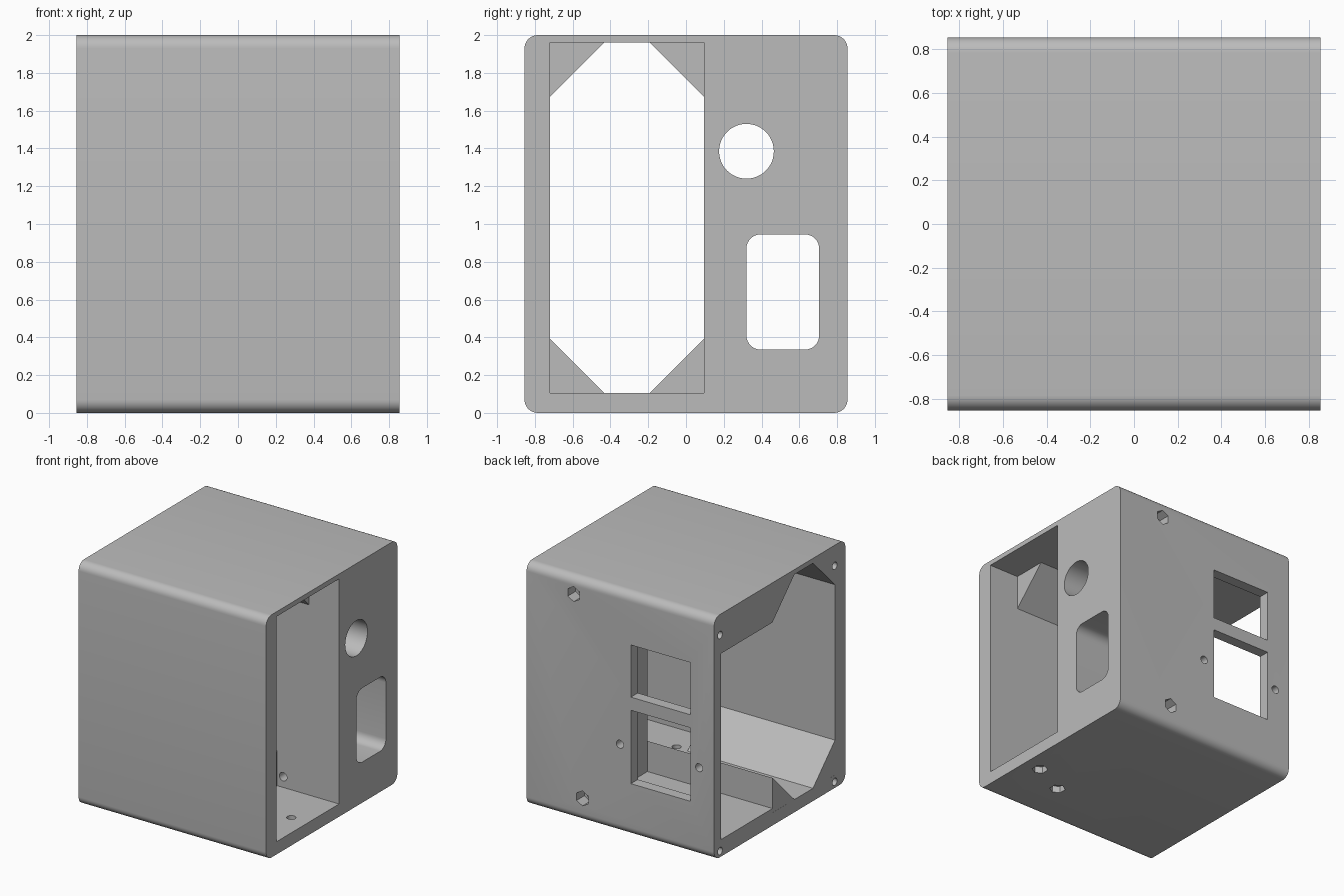
import bpy, bmesh, math
from mathutils import Matrix, Vector

cube = bpy.data.objects.get("Cube")
if cube:
    bpy.data.objects.remove(cube, do_unlink=True)

HALF, HEIGHT = 0.855, 2.0
grey = bpy.data.materials.new("plain grey")
grey.use_nodes = True
grey.diffuse_color = (0.5, 0.5, 0.5, 1)
grey.node_tree.nodes["Principled BSDF"].inputs["Base Color"].default_value = (0.5, 0.5, 0.5, 1)


def finish(bm, name):
    bmesh.ops.recalc_face_normals(bm, faces=bm.faces)
    mesh = bpy.data.meshes.new(name)
    bm.to_mesh(mesh)
    bm.free()
    mesh.materials.append(grey)
    ob = bpy.data.objects.new(name, mesh)
    bpy.context.collection.objects.link(ob)
    return ob


def prism(name, profile, x0, x1):
    """Extrude a (y, z) profile along x."""
    bm = bmesh.new()
    face = bm.faces.new([bm.verts.new((x0, y, z)) for y, z in profile])
    ext = bmesh.ops.extrude_face_region(bm, geom=[face])
    moved = [v for v in ext["geom"] if isinstance(v, bmesh.types.BMVert)]
    bmesh.ops.translate(bm, verts=moved, vec=(x1 - x0, 0, 0))
    return finish(bm, name)


def rect(y0, y1, z0, z1):
    return [(y0, z0), (y1, z0), (y1, z1), (y0, z1)]


def rounded(y0, y1, z0, z1, r, steps=8):
    pts = []
    corners = [(y1 - r, z1 - r), (y0 + r, z1 - r), (y0 + r, z0 + r), (y1 - r, z0 + r)]
    for i, (cy, cz) in enumerate(corners):
        for s in range(steps + 1):
            a = math.pi / 2 * (i + s / steps)
            pts.append((cy + r * math.cos(a), cz + r * math.sin(a)))
    return pts


def rod(name, start, end, r, sides=24):
    """Cylinder between two points."""
    a, b = Vector(start), Vector(end)
    turn = (b - a).to_track_quat("Z", "Y").to_matrix().to_4x4()
    bm = bmesh.new()
    bmesh.ops.create_cone(bm, cap_ends=True, segments=sides, radius1=r, radius2=r,
                          depth=(b - a).length, matrix=Matrix.Translation((a + b) / 2) @ turn)
    return finish(bm, name)


def combine(tool, operation="DIFFERENCE"):
    """Apply a boolean to the housing and drop the tool."""
    mod = housing.modifiers.new("cut", "BOOLEAN")
    mod.operation, mod.solver, mod.object = operation, "EXACT", tool
    bpy.context.view_layer.objects.active = housing
    bpy.ops.object.modifier_apply(modifier=mod.name)
    bpy.data.objects.remove(tool, do_unlink=True)


# Outer shell with rounded long edges
housing = prism("housing", rounded(-HALF, HALF, 0, HEIGHT, 0.07), -HALF, HALF)

# Main channel running through from side to side
Y0, Y1, Z0, Z1, LEG = -0.72, 0.095, 0.105, 1.96, 0.287
combine(prism("channel", rect(Y0, Y1, Z0, Z1), -1, 1))

# Corner gussets along the channel, sunk slightly into the walls
SINK = 0.02
for y, sy in ((Y0, 1), (Y1, -1)):
    for z, sz, end in ((Z0, 1, 0.29), (Z1, -1, 0.58)):
        cy, cz, leg = y - sy * SINK, z - sz * SINK, LEG + 2 * SINK
        combine(prism("gusset", [(cy, cz), (cy + sy * leg, cz), (cy, cz + sz * leg)],
                      -HALF + 0.0005, end), "UNION")

# Rear compartment, opening into the channel and the -x side
combine(prism("compartment", [(0.765, 0.14), (Y1, 0.14), (Y1, Z0 + LEG), (0, 0.6), (0, 1.4),
                              (Y1, Z1 - LEG), (0.765, Z1 - LEG)], -1, 0.285))

# Round and rounded-square ports through the thick block
combine(rod("round_port", (0.2, 0.32, 1.385), (1, 0.32, 1.385), 0.145, 48))
combine(prism("square_port", rounded(0.32, 0.705, 0.335, 0.945, 0.075), 0.2, 1))

# Two windows in the back wall
for z0, z1 in ((0.432, 1.037), (1.145, 1.575)):
    combine(prism("window", rect(0.7, 0.9, z0, z1), -0.64, -0.096))

# Small screw holes beside the lower window
for x in (0.004, -0.718):
    combine(rod("window_screw", (x, 0.7, 0.73), (x, 0.9, 0.73), 0.033))

# Hex nut recesses with bores through the back block
for x, z, inner in ((0.425, 1.855, -0.25), (0.345, 0.193, 0.0)):
    combine(rod("back_bore", (x, inner, z), (x, 0.9, z), 0.035))
    combine(rod("back_nut", (x, 0.755, z), (x, 0.9, z), 0.062, 6))

# Hex nut recesses with bores through the floor
for x, y in ((0.70, -0.305), (0.40, -0.45)):
    combine(rod("floor_bore", (x, y, -0.1), (x, y, 0.2), 0.035))
    combine(rod("floor_nut", (x, y, -0.1), (x, y, 0.055), 0.062, 6))

# Cover screw holes at the corners of the open side
for y in (-0.716, 0.777):
    for z in (0.05, 1.83):
        combine(rod("cover_screw", (-1, y, z), (-0.6, y, z), 0.03))

# One grey material, sharp edges kept
housing.data.materials.clear()
housing.data.materials.append(grey)
for p in housing.data.polygons:
    p.material_index = 0
bpy.ops.object.select_all(action="DESELECT")
housing.select_set(True)
bpy.context.view_layer.objects.active = housing
bpy.ops.object.shade_smooth_by_angle(angle=math.radians(30))
